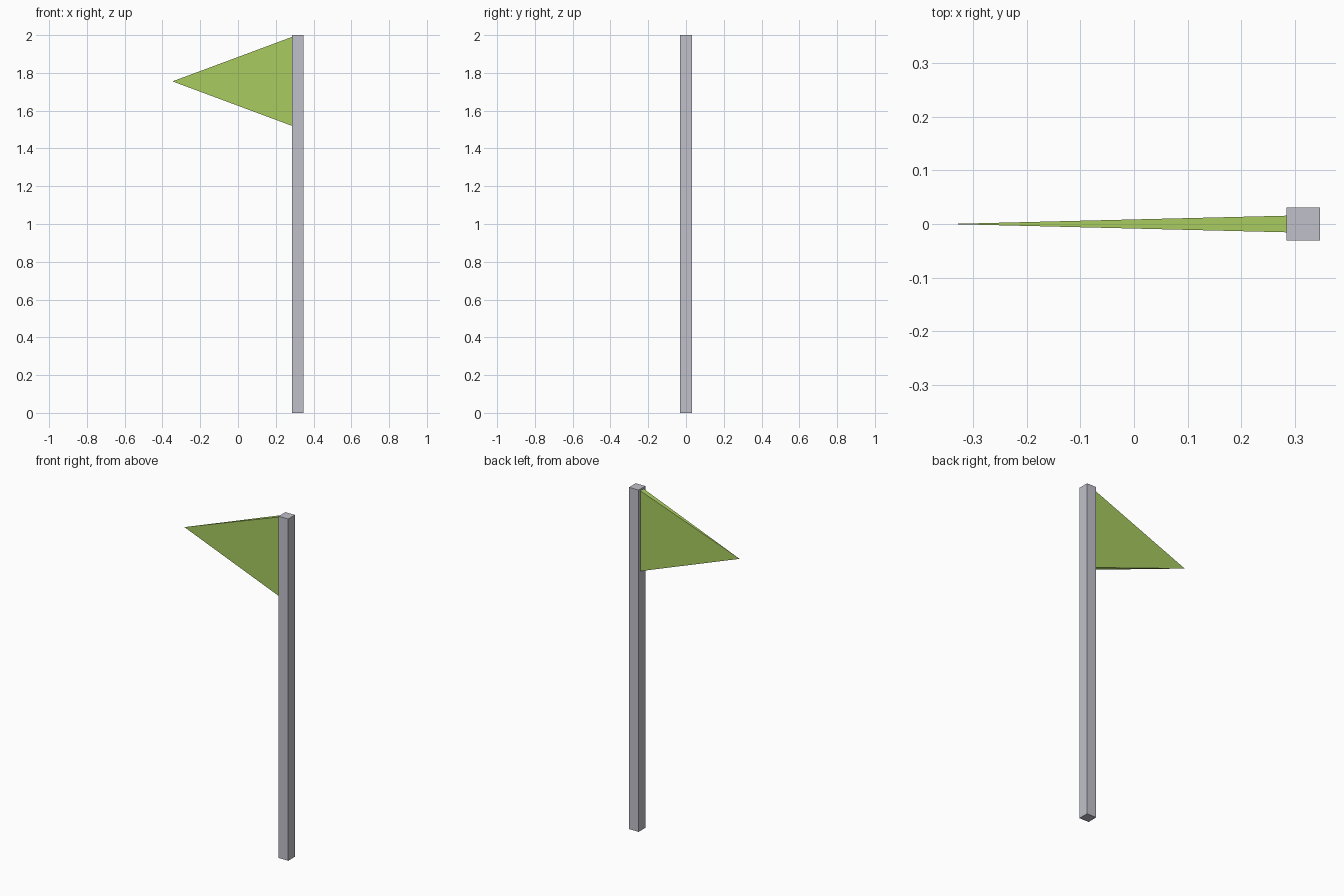
import bpy

if "Cube" in bpy.data.objects:
    bpy.data.objects.remove(bpy.data.objects["Cube"])

def material(name, rgb):
    m = bpy.data.materials.new(name)
    m.diffuse_color = (*rgb, 1)
    m.use_nodes = True
    m.node_tree.nodes["Principled BSDF"].inputs["Base Color"].default_value = m.diffuse_color
    return m

def mesh_part(name, verts, faces, mat):
    me = bpy.data.meshes.new(name)
    me.from_pydata(verts, [], faces)
    me.materials.append(mat)
    ob = bpy.data.objects.new(name, me)
    bpy.context.collection.objects.link(ob)
    return ob

grey = material("pole grey", (0.53, 0.53, 0.59))
green = material("flag green", (0.39, 0.60, 0.117))

HALF = 0.031          # half width of the pole
X_END = 0.347         # half of the overall width
POLE_X = X_END - HALF

# Square pole
bpy.ops.mesh.primitive_cube_add(size=1, location=(POLE_X, 0, 1))
pole = bpy.context.object
pole.name = "pole"
pole.scale = (2 * HALF, 2 * HALF, 2)
bpy.ops.object.transform_apply(location=False, rotation=False, scale=True)
pole.data.materials.append(grey)

# Pennant: thin pyramid from the pole face to a point
x, y, zc, h = POLE_X - HALF, 0.0155, 1.755, 0.235
mesh_part("pennant",
          [(x, -y, zc - h), (x, y, zc - h), (x, y, zc + h), (x, -y, zc + h),
           (-X_END, 0, zc)],
          [(0, 1, 2, 3), (1, 0, 4), (2, 1, 4), (3, 2, 4), (0, 3, 4)], green)
